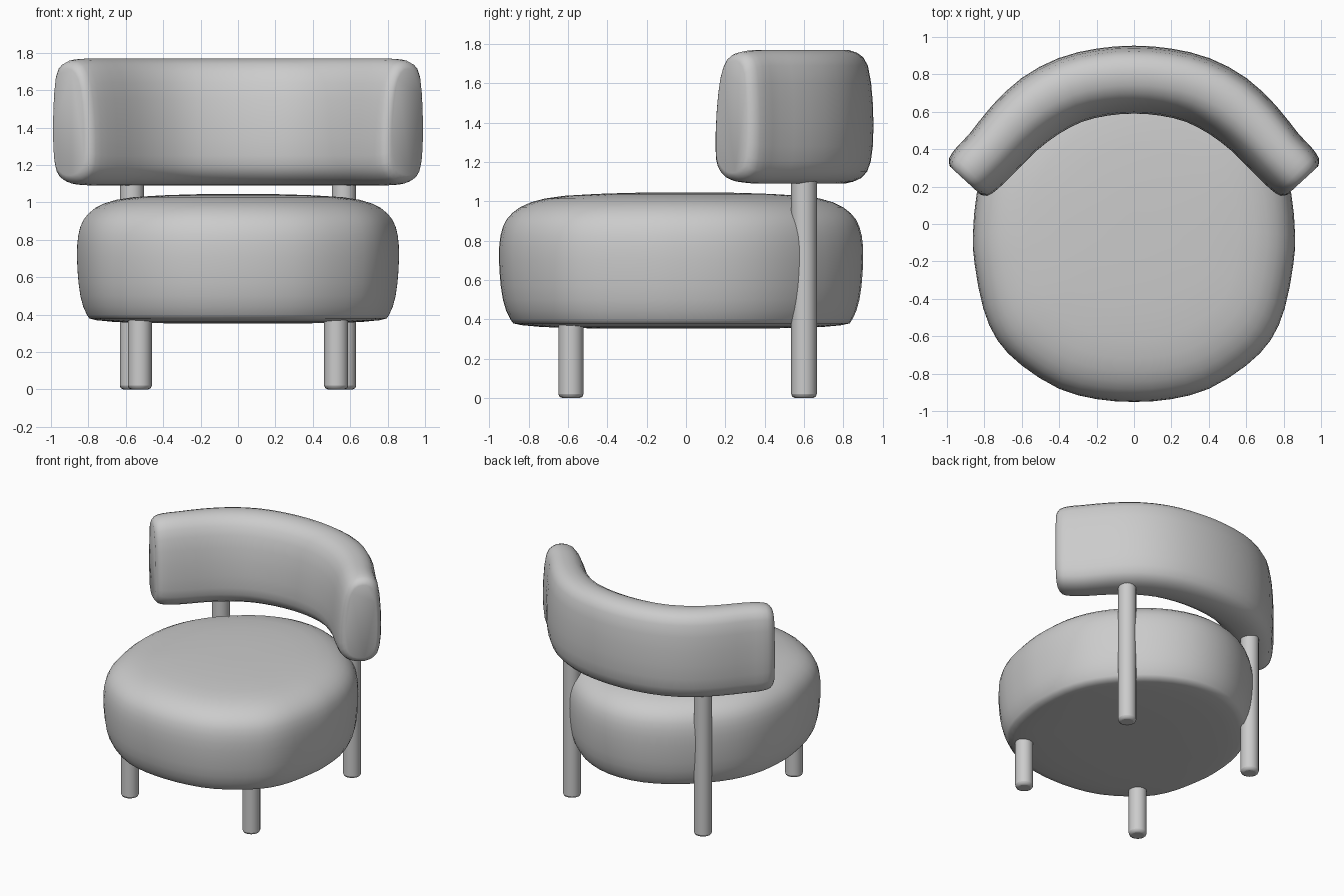
import bpy, bmesh
from mathutils import Vector

if "Cube" in bpy.data.objects:
    bpy.data.objects.remove(bpy.data.objects["Cube"])


def smooth_path(pts, steps, closed=False):
    """Catmull-Rom interpolation through a few control points."""
    pts = [Vector(p) for p in pts]
    n = len(pts)
    get = (lambda i: pts[i % n]) if closed else (lambda i: pts[max(0, min(n - 1, i))])
    out = []
    for i in range(n if closed else n - 1):
        a, b, c, d = (get(i + k) for k in (-1, 0, 1, 2))
        for s in range(steps):
            t = s / steps
            out.append(0.5 * (2 * b + (c - a) * t + (2 * a - 5 * b + 4 * c - d) * t * t
                              + (3 * b - a - 3 * c + d) * t ** 3))
    if not closed:
        out.append(pts[-1])
    return out


def loft(name, rings, angle=1.0):
    """Skin closed rings of points and cap both ends."""
    bm = bmesh.new()
    rows = [[bm.verts.new(p) for p in ring] for ring in rings]
    n = len(rows[0])
    for a, b in zip(rows, rows[1:]):
        for i in range(n):
            bm.faces.new((a[i], a[(i + 1) % n], b[(i + 1) % n], b[i]))
    bm.faces.new(rows[0])
    bm.faces.new(rows[-1])
    bmesh.ops.recalc_face_normals(bm, faces=bm.faces)
    mesh = bpy.data.meshes.new(name)
    bm.to_mesh(mesh)
    bm.free()
    obj = bpy.data.objects.new(name, mesh)
    bpy.context.collection.objects.link(obj)
    bpy.ops.object.select_all(action='DESELECT')
    obj.select_set(True)
    bpy.context.view_layer.objects.active = obj
    bpy.ops.object.shade_smooth_by_angle(angle=angle)
    return obj


# Seat: rounded plan outline swept through a cushion profile (scale, z)
half = [(0, -.95), (.2, -.935), (.4, -.88), (.6, -.755), (.73, -.62), (.805, -.45),
        (.85, -.22), (.86, -.06), (.84, .16), (.78, .35), (.69, .5), (.57, .635),
        (.4, .775), (.2, .87), (0, .9)]
outline = smooth_path(half + [(-x, y) for x, y in half[-2:0:-1]], 2, closed=True)
profile = smooth_path([(.05, .352), (.6, .355), (.88, .37), (.94, .4), (.98, .5),
                       (.998, .64), (1, .77), (.98, .87), (.93, .94), (.83, .995),
                       (.65, 1.028), (.3, 1.043), (.05, 1.045)], 2)
loft("seat", [[(p.x * s, p.y * s, z) for p in outline] for s, z in profile])

# Backrest: leaning rounded section swept along a curved path
section = smooth_path([(-1, 1.25), (-.95, 1.45), (-.75, 1.64), (-.4, 1.74), (.1, 1.77),
                       (.55, 1.755), (.86, 1.69), (1, 1.5), (1, 1.28), (.84, 1.15),
                       (.45, 1.1), (0, 1.09), (-.5, 1.105), (-.88, 1.16)], 2, closed=True)
# x, y, half thickness, height scale
stations = [(0, .77, .18, 1), (.17, .757, .18, 1), (.34, .715, .18, 1), (.5, .63, .178, 1),
            (.64, .51, .168, 1), (.76, .375, .158, 1), (.84, .295, .155, .985),
            (.885, .25, .142, .94), (.902, .232, .11, .84)]
path = smooth_path([(-x, y, w, h) for x, y, w, h in stations[:0:-1]] + stations, 2)
rings = []
for i, p in enumerate(path):
    tangent = (path[min(i + 1, len(path) - 1)] - path[max(i - 1, 0)]).xy.normalized()
    normal = Vector((-tangent.y, tangent.x))
    rings.append([(p.x + normal.x * u * p.z, p.y + normal.y * u * p.z,
                   1.43 + (z - 1.43) * p.w) for u, z in section])
loft("backrest", rings)


# Legs: round posts with softened feet
def leg(name, x, y, r, top):
    bpy.ops.mesh.primitive_cylinder_add(vertices=20, radius=r, depth=top, location=(x, y, top / 2))
    obj = bpy.context.object
    obj.name = name
    bevel = obj.modifiers.new("soft_edge", 'BEVEL')
    bevel.width = .02
    bevel.segments = 2
    bpy.ops.object.shade_smooth_by_angle()


for side, label in ((-1, "left"), (1, "right")):
    leg("front_leg_" + label, side * .525, -.585, .064, .45)
    leg("back_leg_" + label, side * .567, .6, .065, 1.2)
